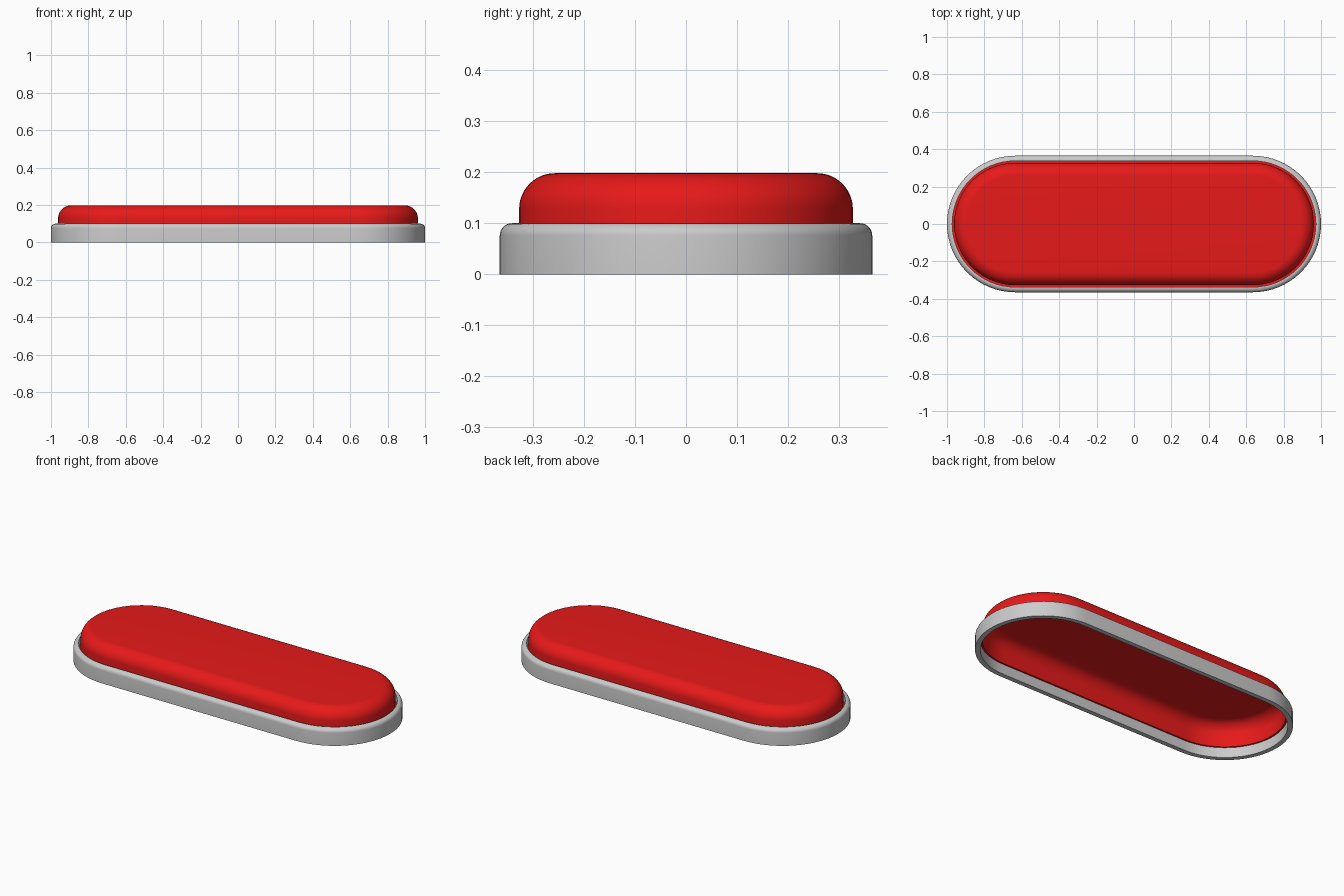
import bpy, bmesh, math

if "Cube" in bpy.data.objects:
    bpy.data.objects.remove(bpy.data.objects["Cube"])

HALF = 0.635   # half length of the straight sides
SEGS = 32      # segments per rounded end


def outline(r):
    """Pill-shaped loop of points at radius r."""
    pts = []
    for cx, start in ((HALF, -90), (-HALF, 90)):
        for i in range(SEGS + 1):
            a = math.radians(start + 180 * i / SEGS)
            pts.append((cx + r * math.cos(a), r * math.sin(a)))
    return pts


def arc(r, z, rad, a0, a1, n=8):
    """Rounded corner of a (radius, height) profile."""
    return [(r + rad * math.cos(math.radians(a0 + (a1 - a0) * i / n)),
             z + rad * math.sin(math.radians(a0 + (a1 - a0) * i / n)))
            for i in range(n + 1)]


def sweep(name, profile, closed=False, cap=False):
    """Carry a profile around the pill outline."""
    bm = bmesh.new()
    loops = [[bm.verts.new((x, y, z)) for x, y in outline(r)] for r, z in profile]
    pairs = list(zip(loops, loops[1:]))
    if closed:
        pairs.append((loops[-1], loops[0]))
    for a, b in pairs:
        n = len(a)
        for i in range(n):
            j = (i + 1) % n
            bm.faces.new((a[i], a[j], b[j], b[i]))
    if cap:
        bm.faces.new(loops[-1])
    mesh = bpy.data.meshes.new(name)
    bm.to_mesh(mesh)
    bm.free()
    ob = bpy.data.objects.new(name, mesh)
    bpy.context.collection.objects.link(ob)
    bpy.ops.object.select_all(action='DESELECT')
    ob.select_set(True)
    bpy.context.view_layer.objects.active = ob
    bpy.ops.object.shade_smooth_by_angle(angle=math.radians(35))
    return ob


# Grey rim: hollow band with a rounded top outer edge
sweep("rim", [(0.365, 0.0)] + arc(0.341, 0.076, 0.024, 0, 90)
      + [(0.337, 0.1), (0.337, 0.0)], closed=True)

# Red button cap: open shell with a narrow flange meeting the rim
cap = sweep("button_cap", [(0.337, 0.06), (0.327, 0.06)]
            + arc(0.257, 0.128, 0.07, 0, 90, 12), cap=True)
red = bpy.data.materials.new("red_plastic")
red.diffuse_color = (0.8, 0.01, 0.01, 1)
red.use_nodes = True
red.node_tree.nodes["Principled BSDF"].inputs["Base Color"].default_value = red.diffuse_color
cap.data.materials.append(red)
